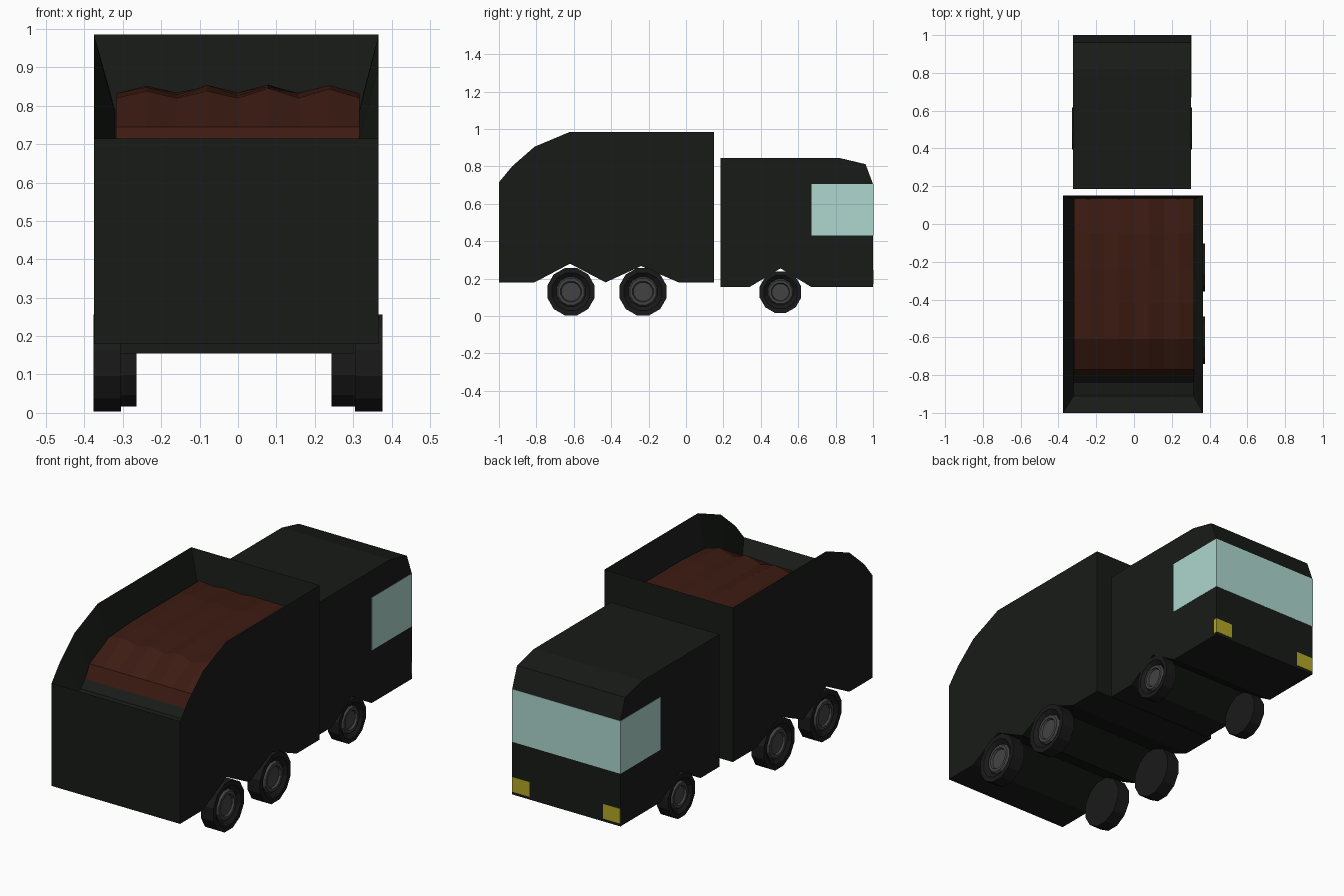
import bpy, bmesh, random
from math import sin, cos, tau

if "Cube" in bpy.data.objects:
    bpy.data.objects.remove(bpy.data.objects["Cube"])

random.seed(4)


def material(name, r, g, b):
    m = bpy.data.materials.new(name)
    m.diffuse_color = (r, g, b, 1)
    m.use_nodes = True
    m.node_tree.nodes["Principled BSDF"].inputs["Base Color"].default_value = m.diffuse_color
    return m


PAINT = material("dark_paint", 0.009, 0.011, 0.009)
SOIL = material("soil", 0.045, 0.011, 0.006)
GLASS = material("glass", 0.42, 0.68, 0.62)
LAMP = material("yellow_lamp", 0.45, 0.39, 0.02)
RUBBER = material("rubber", 0.010, 0.010, 0.010)
METAL = material("hub_metal", 0.055, 0.055, 0.055)


def make(name, bm, *mats):
    bmesh.ops.recalc_face_normals(bm, faces=bm.faces)
    me = bpy.data.meshes.new(name)
    bm.to_mesh(me)
    bm.free()
    for m in mats:
        me.materials.append(m)
    ob = bpy.data.objects.new(name, me)
    bpy.context.collection.objects.link(ob)
    return ob


def strip(bm, a, b, closed=False):
    """Quads between two rows of vertices."""
    n = len(a)
    return [bm.faces.new((a[i], a[(i + 1) % n], b[(i + 1) % n], b[i]))
            for i in range(n if closed else n - 1)]


def row(bm, x, profile):
    return [bm.verts.new((x, y, z)) for y, z in profile]


def box(name, lo, hi, mat):
    bm = bmesh.new()
    bmesh.ops.create_cube(bm, size=1)
    for v in bm.verts:
        v.co = [(l + h) / 2 + c * (h - l) for l, h, c in zip(lo, hi, v.co)]
    return make(name, bm, mat)


# Tipper body: side profile starting with the open top edge, then the underside arches
rim = [(-1, .715), (-.93, .80), (-.81, .905), (-.62, .985), (.15, .985)]
under = [(.15, .18), (-.04, .18), (-.24, .267), (-.43, .18), (-.62, .28), (-.81, .18), (-1, .18)]
floor = [(-.91, .63), (-.84, .64), (-.77, .71), (-.61, .78), (.13, .79)]
bm = bmesh.new()
L, R = row(bm, -.375, rim + under), row(bm, .366, rim + under)
FL, FR = row(bm, -.32, floor), row(bm, .315, floor)
bm.faces.new(L)
bm.faces.new(R)
n = len(rim)
strip(bm, L[n - 1:] + L[:1], R[n - 1:] + R[:1])    # outer shell
strip(bm, L[:n], FL)                               # sloping inner walls
strip(bm, R[:n], FR)
strip(bm, FL, FR)
for i in (0, n - 1):
    bm.faces.new((L[i], R[i], FR[i], FL[i]))
make("tipper_body", bm, PAINT)

# Lumpy soil load
load = [(-.84, .60), (-.77, .745), (-.61, .82), (-.42, .832), (-.24, .832), (-.05, .832), (.135, .832)]
bm = bmesh.new()
cols = []
for i in range(9):
    c = row(bm, -.318 + i * .0793, load)
    for j, v in enumerate(c):
        if i % 2 and 1 < j < 6:
            v.co.z += random.uniform(.015, .028)
        elif 0 < i < 8 and j > 2:
            v.co.z += random.uniform(-.008, .003)
    cols.append(c)
for a, b in zip(cols, cols[1:]):
    strip(bm, a, b)
load_ob = make("soil_load", bm, SOIL)
if load_ob.data.polygons[8].normal.z < 0:
    load_ob.data.flip_normals()

# Cab shell
cab = [(.185, .155), (.185, .845), (.82, .845), (.96, .812), (1, .705),
       (1, .155), (.67, .155), (.505, .255), (.34, .155)]
bm = bmesh.new()
L, R = row(bm, -.322, cab), row(bm, .302, cab)
bm.faces.new(L)
bm.faces.new(R)
strip(bm, L, R, True)
make("cab", bm, PAINT)

# Wrap-around window band and headlights
box("window_band", (-.3235, .67, .43), (.3035, 1.0015, .705), GLASS)
for side, x in (("left", -.322), ("right", .202)):
    box("headlight_" + side, (x, .98, .17), (x + .1, 1.0015, .247), LAMP)


# Wheels: twelve-sided, stepped hub on the outer face
def wheel(name, x_in, x_out, y, z, r):
    d = 1 if x_out > x_in else -1
    steps = [(1, x_in), (1, x_out), (.8, x_out), (.62, x_out - d * .018),
             (.56, x_out - d * .006), (.44, x_out - d * .006), (.40, x_out - d * .016)]
    bm = bmesh.new()
    rings = [[bm.verts.new((x, y + r * k * cos((i + .5) * tau / 12), z + r * k * sin((i + .5) * tau / 12)))
              for i in range(12)] for k, x in steps]
    bm.faces.new(rings[0])
    for j, (a, b) in enumerate(zip(rings, rings[1:])):
        for f in strip(bm, a, b, True):
            f.material_index = int(j > 2)
    bm.faces.new(rings[-1]).material_index = 1
    make(name, bm, RUBBER, METAL)


for side, s in (("left", -1), ("right", 1)):
    for pos, y in (("rear", -.615), ("middle", -.23)):
        wheel(f"{pos}_wheel_{side}", s * .305, s * .377, y, .13, .1305)
    wheel(f"front_wheel_{side}", s * .254 - .011, s * .317 - .011, .505, .128, .115)
